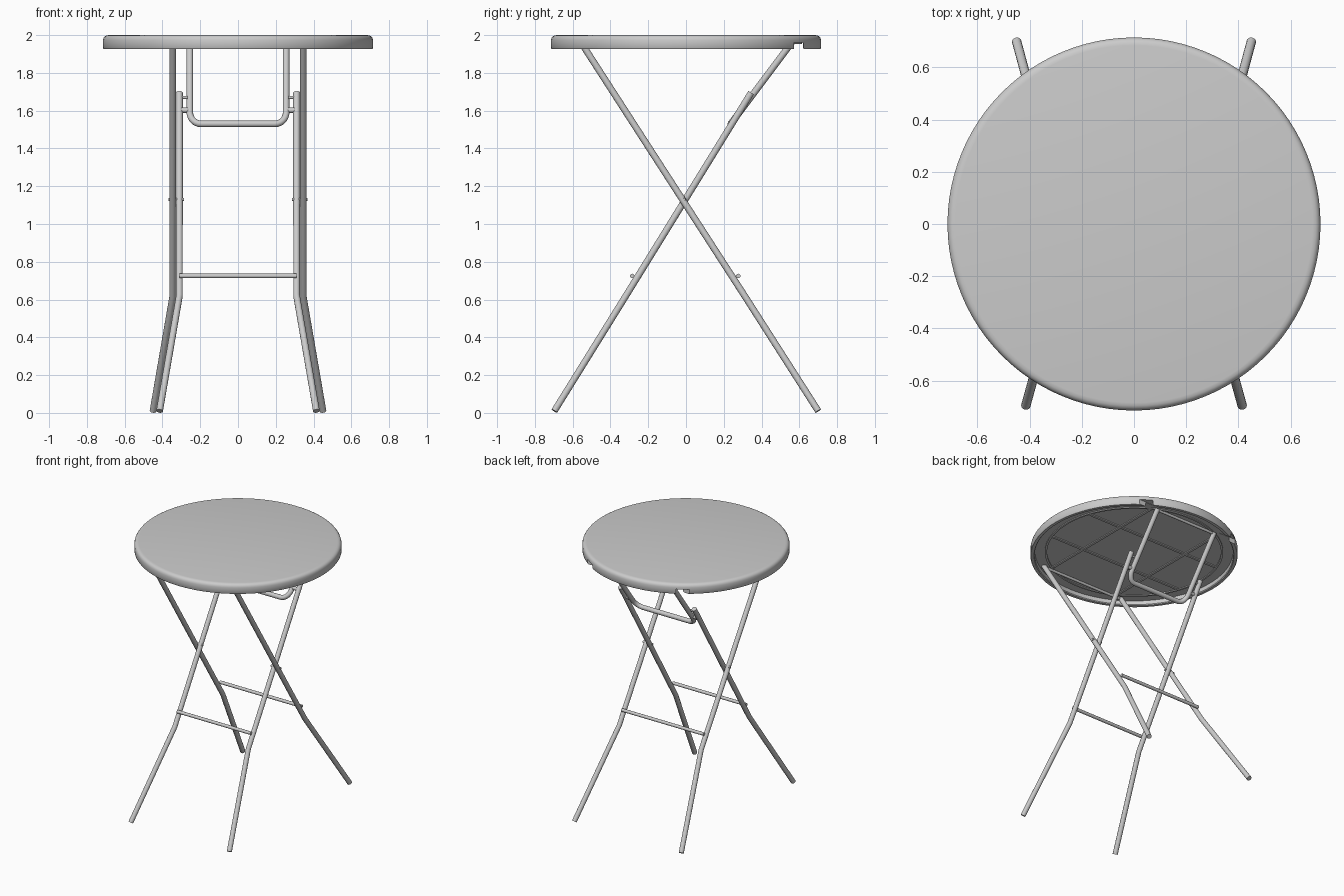
import bpy, bmesh, math

if "Cube" in bpy.data.objects:
    bpy.data.objects.remove(bpy.data.objects["Cube"])

grey = bpy.data.materials.new("light_grey")
grey.diffuse_color = (0.6, 0.6, 0.6, 1)
grey.use_nodes = True
grey.node_tree.nodes["Principled BSDF"].inputs["Base Color"].default_value = grey.diffuse_color


def finish(ob, angle=35):
    """Assign the colour and smooth the round faces."""
    ob.data.materials.clear()
    ob.data.materials.append(grey)
    bpy.ops.object.select_all(action='DESELECT')
    ob.select_set(True)
    bpy.context.view_layer.objects.active = ob
    bpy.ops.object.shade_smooth_by_angle(angle=math.radians(angle))
    return ob


def tube(name, points, radius):
    """Round capped tube along a list of points."""
    cu = bpy.data.curves.new(name, 'CURVE')
    cu.dimensions = '3D'
    cu.bevel_depth = radius
    cu.bevel_resolution = 4
    cu.use_fill_caps = True
    sp = cu.splines.new('POLY')
    sp.points.add(len(points) - 1)
    for p, co in zip(sp.points, points):
        p.co = (*co, 1)
    ob = bpy.data.objects.new(name, cu)
    bpy.context.collection.objects.link(ob)
    bpy.ops.object.select_all(action='DESELECT')
    ob.select_set(True)
    bpy.context.view_layer.objects.active = ob
    bpy.ops.object.convert(target='MESH')
    return finish(bpy.context.view_layer.objects.active)


def lathe(name, profile, closed=False, steps=96):
    """Spin an (r, z) profile around the z axis."""
    bm = bmesh.new()
    vs = [bm.verts.new((r, 0, z)) for r, z in profile]
    es = [bm.edges.new(p) for p in zip(vs, vs[1:])]
    if closed:
        es.append(bm.edges.new((vs[-1], vs[0])))
    bmesh.ops.spin(bm, geom=vs + es, cent=(0, 0, 0), axis=(0, 0, 1),
                   angle=math.tau, steps=steps)
    bmesh.ops.remove_doubles(bm, verts=bm.verts, dist=1e-5)
    bmesh.ops.recalc_face_normals(bm, faces=bm.faces)
    me = bpy.data.meshes.new(name)
    bm.to_mesh(me)
    bm.free()
    ob = bpy.data.objects.new(name, me)
    bpy.context.collection.objects.link(ob)
    return ob


def box(name, centre, size):
    bpy.ops.mesh.primitive_cube_add(size=1, location=centre)
    ob = bpy.context.object
    ob.name = name
    ob.scale = size
    bpy.ops.object.transform_apply(location=False, rotation=False, scale=True)
    return finish(ob)


# Round top: hollow tray with a rounded upper edge
top = lathe("table_top", [
    (0, 2.0), (0.685, 2.0), (0.697, 1.998), (0.706, 1.993), (0.712, 1.985),
    (0.715, 1.974), (0.715, 1.932), (0.711, 1.926), (0.69, 1.926),
    (0.685, 1.932), (0.683, 1.96), (0, 1.96)])

# Two notches in the rear rim for the folded legs
for s in (-1, 1):
    cutter = box("notch_cutter", (s * 0.39, 0.597, 1.926), (0.2, 0.05, 0.072))
    cutter.hide_render = True
    mod = top.modifiers.new("notch", 'BOOLEAN')
    mod.operation = 'DIFFERENCE'
    mod.solver = 'EXACT'
    mod.object = cutter
    bpy.context.view_layer.objects.active = top
    bpy.ops.object.modifier_apply(modifier=mod.name)
    bpy.data.objects.remove(cutter)
finish(top)

# Shallow ribs under the top
finish(lathe("underside_ring", [(0.60, 1.961), (0.60, 1.954),
                                (0.615, 1.954), (0.615, 1.961)], closed=True))
for s in (-1, 1):
    box("underside_rib_long", (s * 0.29, 0, 1.9575), (0.02, 1.05, 0.007))
    box("underside_rib_cross", (0, s * 0.2, 1.9565), (1.12, 0.02, 0.007))

# Crossed legs, mirrored left and right
for s, side in ((-1, "left"), (1, "right")):
    tube("inner_leg_" + side, [(s * 0.415, -0.697, 0.01), (s * 0.31, -0.318, 0.62),
                               (s * 0.31, 0.345, 1.695)], 0.018)
    tube("outer_leg_" + side, [(s * 0.45, 0.70, 0.01), (s * 0.345, 0.31, 0.62),
                               (s * 0.345, -0.555, 1.96)], 0.018)
    # Pivot bolt at the crossing, with heads
    tube("pivot_bolt_" + side, [(s * 0.287, -0.01, 1.13), (s * 0.368, -0.01, 1.13)], 0.008)
    # Clip joining the inner leg to the folding brace, and its stop pin
    tube("brace_pivot_" + side, [(s * 0.312, 0.285, 1.602), (s * 0.25, 0.288, 1.602)], 0.014)
    tube("stop_pin_" + side, [(s * 0.312, 0.328, 1.67), (s * 0.268, 0.328, 1.67)], 0.008)

# Spreader bars between the legs
tube("front_crossbar", [(-0.31, -0.285, 0.725), (0.31, -0.285, 0.725)], 0.012)
tube("rear_crossbar", [(-0.345, 0.277, 0.725), (0.345, 0.277, 0.725)], 0.012)
tube("outer_leg_hinge_bar", [(-0.345, -0.55, 1.95), (0.345, -0.55, 1.95)], 0.010)

# U-shaped folding brace with rounded lower corners, lying in a sloped plane
half, low, high, rad = 0.255, 1.53, 1.96, 0.06


def on_brace(x, z):
    return (x, 0.237 + (z - low) * 0.75, z)


path = [on_brace(-half, high)]
for cx, start in ((-half + rad, 180), (half - rad, 270)):
    for i in range(8):
        a = math.radians(start + 90 * i / 7)
        path.append(on_brace(cx + rad * math.cos(a), low + rad + rad * math.sin(a)))
path.append(on_brace(half, high))
tube("folding_brace", path, 0.0175)
tube("brace_hinge_bar", [(-0.27, 0.553, 1.952), (0.27, 0.553, 1.952)], 0.010)
